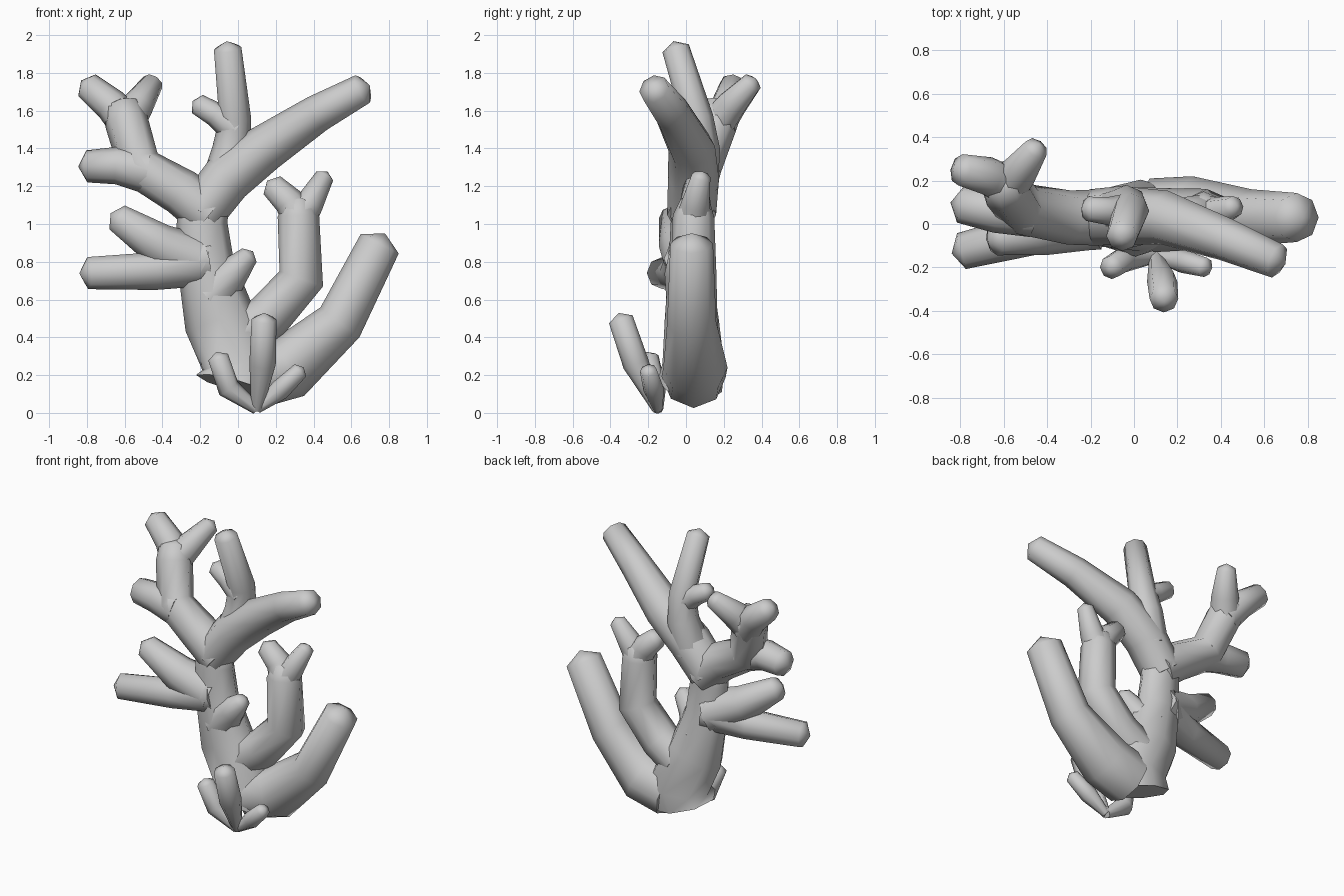
import bpy
import bmesh
from math import cos, sin, tau
from mathutils import Vector

default_cube = bpy.data.objects.get("Cube")
if default_cube:
    bpy.data.objects.remove(default_cube, do_unlink=True)

SIDES = 8

# One plain grey for the whole coral
coral_grey = bpy.data.materials.new("coral_grey")
coral_grey.use_nodes = True
grey = (0.6, 0.6, 0.6, 1)
coral_grey.diffuse_color = grey
shader = next(node for node in coral_grey.node_tree.nodes if node.type == "BSDF_PRINCIPLED")
shader.inputs["Base Color"].default_value = grey


def make_ring(bm, centre, tangent, radius, depth):
    """Add one loop of vertices square to the tangent."""
    across = Vector((0, 1, 0))
    across = (across - tangent * across.dot(tangent)).normalized()
    side = across.cross(tangent)
    angles = [tau * step / SIDES for step in range(SIDES)]
    return [bm.verts.new(centre + side * cos(angle) * radius + across * sin(angle) * radius * depth)
            for angle in angles]


def branch(name, *stations, depth=1, tip=0.55):
    """Build a tapered tube through (x, y, z, radius) stations, ending in a blunt point."""
    centres = [Vector(station[:3]) for station in stations]
    radii = [station[3] for station in stations]
    steps = [(after - before).normalized() for before, after in zip(centres, centres[1:])]
    bm = bmesh.new()
    rings = []
    for index, centre in enumerate(centres):
        incoming = steps[max(index - 1, 0)]
        outgoing = steps[min(index, len(steps) - 1)]
        tangent = (incoming + outgoing).normalized()
        rings.append(make_ring(bm, centre, tangent, radii[index], depth))
    for lower, upper in zip(rings, rings[1:]):
        for here in range(SIDES):
            following = (here + 1) % SIDES
            bm.faces.new((lower[here], lower[following], upper[following], upper[here]))
    bm.faces.new(rings[0])
    apex = bm.verts.new(centres[-1] + steps[-1] * radii[-1] * tip)
    for here in range(SIDES):
        bm.faces.new((rings[-1][here], rings[-1][(here + 1) % SIDES], apex))
    bmesh.ops.recalc_face_normals(bm, faces=bm.faces)
    mesh = bpy.data.meshes.new(name)
    bm.to_mesh(mesh)
    bm.free()
    mesh.materials.append(coral_grey)
    part = bpy.data.objects.new(name, mesh)
    bpy.context.collection.objects.link(part)
    bpy.ops.object.select_all(action="DESELECT")
    part.select_set(True)
    bpy.context.view_layer.objects.active = part
    bpy.ops.object.shade_smooth_by_angle(angle=tau / 6)
    return part


# Trunk with a slanted flat foot
branch("trunk", (0, .02, .14, .23), (.03, .04, .25, .22), (-.1, .03, .5, .19),
       (-.17, .02, .78, .15), (-.19, .02, 1, .135), (-.18, .03, 1.16, .13), depth=.75)

# Big lower branch and the forked branch beside it
branch("lower_left_branch", (.08, .04, .19, .17), (.27, .05, .24, .17),
       (.54, .03, .48, .13), (.75, .03, .895, .113))
branch("forked_branch", (.02, .04, .42, .13), (.16, .04, .51, .125),
       (.335, .04, .71, .122), (.32, .04, 1.04, .11), (.32, .05, 1.12, .08))
branch("fork_inner_tip", (.33, .04, 1.02, .1), (.27, .05, 1.12, .08), (.18, .05, 1.205, .065))
branch("fork_outer_tip", (.31, .04, 1.02, .1), (.38, .05, 1.11, .075), (.46, .08, 1.255, .05))

# Stub and pair of branches on the middle of the trunk
branch("trunk_stub", (-.13, .02, .63, .13), (-.02, -.03, .75, .085), (.06, -.04, .835, .052))
branch("middle_right_branch", (-.18, .02, .81, .14), (-.45, -.04, .75, .1),
       (-.795, -.125, .74, .085))
branch("middle_right_twig", (-.2, .02, .8, .14), (-.42, -.03, .89, .115),
       (-.64, -.07, 1.035, .075))

# Upper right arm, its rising fork and side twig
branch("upper_right_arm", (-.15, .03, 1.05, .13), (-.3, .03, 1.17, .125),
       (-.52, .07, 1.3, .12), (-.59, .16, 1.54, .115), (-.61, .2, 1.62, .1))
branch("upper_right_outer_tip", (-.58, .17, 1.52, .1), (-.67, .22, 1.63, .09),
       (-.8, .25, 1.735, .073))
branch("upper_right_inner_tip", (-.6, .16, 1.52, .1), (-.53, .24, 1.63, .085),
       (-.45, .35, 1.75, .057))
branch("upper_right_twig", (-.48, .06, 1.28, .12), (-.64, .06, 1.31, .1),
       (-.8, .09, 1.305, .085))

# Long upper left arm, top branch and its twig
branch("upper_left_arm", (-.2, .03, 1.06, .13), (-.06, .04, 1.24, .135),
       (.14, .03, 1.4, .125), (.42, -.07, 1.585, .1), (.66, -.17, 1.715, .082))
branch("top_branch", (-.08, .05, 1.2, .12), (-.035, .08, 1.4, .1), (-.015, .06, 1.56, .085),
       (-.055, -.055, 1.93, .073))
branch("top_twig", (-.01, .06, 1.5, .085), (-.12, .06, 1.58, .065), (-.215, .07, 1.635, .056))

# Small cluster of fingers in front of the foot
branch("front_finger", (.1, -.15, .02, .03), (.13, -.265, .26, .07), (.138, -.345, .495, .066))
branch("right_finger", (.1, -.15, .02, .03), (-.05, -.165, .13, .06), (-.105, -.2, .295, .055))
branch("left_finger", (.1, -.15, .02, .025), (.22, -.17, .12, .055), (.33, -.2, .225, .045))
